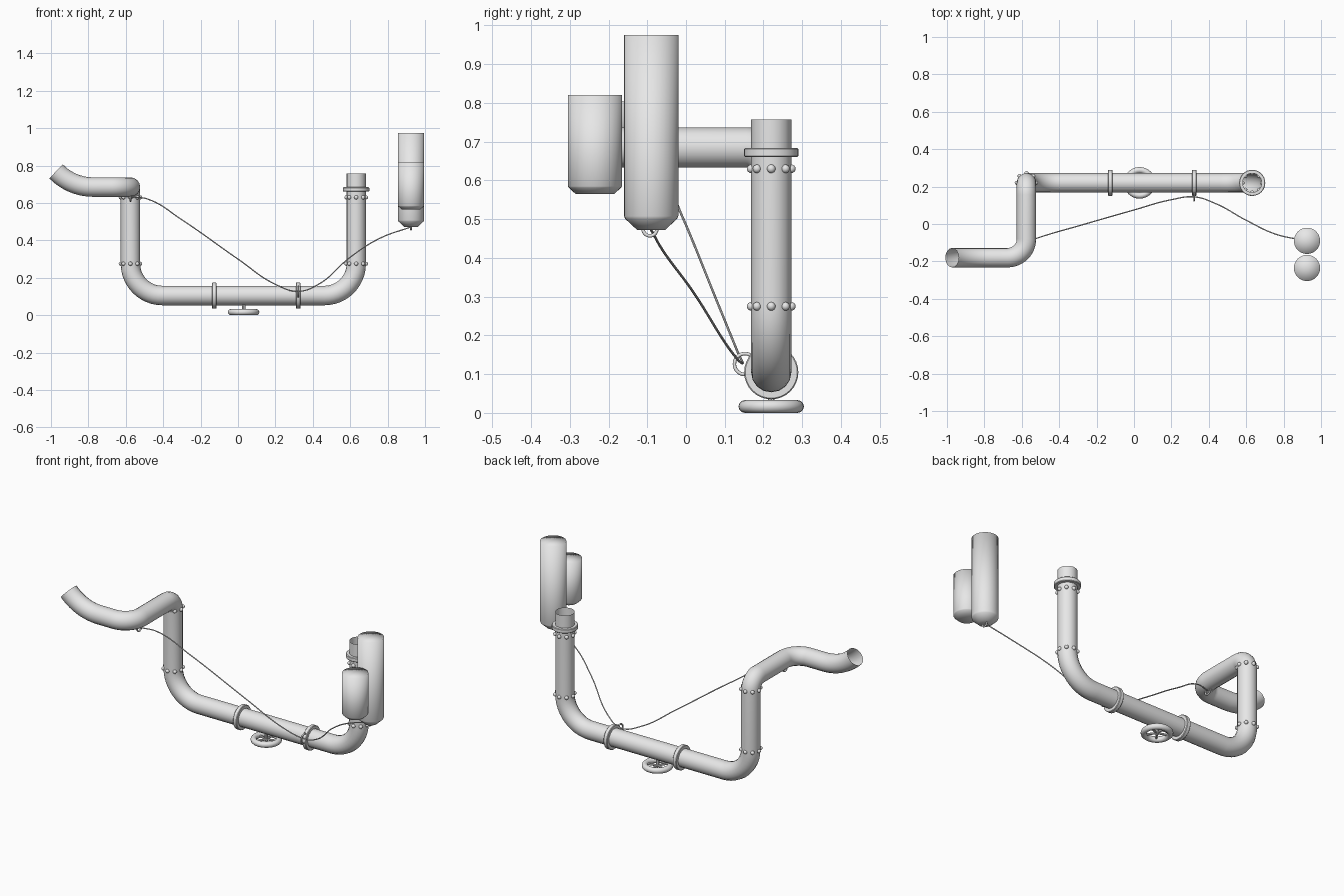
import bpy, bmesh, math
from mathutils import Vector, Matrix

cube = bpy.data.objects.get("Cube")
if cube:
    bpy.data.objects.remove(cube, do_unlink=True)

grey = bpy.data.materials.new("light_grey")
grey.use_nodes = True
grey.diffuse_color = (0.8, 0.8, 0.8, 1)
grey.node_tree.nodes["Principled BSDF"].inputs["Base Color"].default_value = (0.8, 0.8, 0.8, 1)

PIPE_R = 0.052
PIPE_Y = 0.22
LEFT_X, RIGHT_X = 0.632, -0.575   # the model's own left is +x


def finish(obj, angle=35):
    obj.data.materials.append(grey)
    bpy.ops.object.select_all(action='DESELECT')
    obj.select_set(True)
    bpy.context.view_layer.objects.active = obj
    if angle:
        bpy.ops.object.shade_smooth_by_angle(angle=math.radians(angle))
    else:
        bpy.ops.object.shade_smooth()
    return obj


def mesh_object(name, bm, angle=35):
    bmesh.ops.recalc_face_normals(bm, faces=bm.faces)
    mesh = bpy.data.meshes.new(name)
    bm.to_mesh(mesh)
    bm.free()
    obj = bpy.data.objects.new(name, mesh)
    bpy.context.collection.objects.link(obj)
    return finish(obj, angle)


def lathe(name, profile, centre, axis='Z', closed=False, angle=35, steps=32):
    """Spin (radius, height) points about an axis through centre."""
    bm = bmesh.new()
    verts = [bm.verts.new((r, 0, h)) for r, h in profile]
    edges = [bm.edges.new(pair) for pair in zip(verts, verts[1:])]
    if closed:
        edges.append(bm.edges.new((verts[-1], verts[0])))
    bmesh.ops.spin(bm, geom=verts + edges, cent=(0, 0, 0), axis=(0, 0, 1),
                   angle=math.tau, steps=steps, use_duplicate=False)
    bmesh.ops.remove_doubles(bm, verts=bm.verts, dist=0.00005)
    if axis == 'X':
        bm.transform(Matrix.Rotation(math.pi / 2, 4, 'Y'))
    bm.transform(Matrix.Translation(centre))
    return mesh_object(name, bm, angle)


def torus(name, centre, major, minor, axis='Z'):
    ring = [(major + minor * math.cos(a), minor * math.sin(a))
            for a in (math.tau * i / 12 for i in range(12))]
    return lathe(name, ring, centre, axis, closed=True, angle=0)


def tube(name, points, radius, kind='POLY', caps=False):
    """Sweep a round section along a path and turn it into a mesh."""
    curve = bpy.data.curves.new(name, 'CURVE')
    curve.dimensions = '3D'
    curve.bevel_depth = radius
    curve.bevel_resolution = 6 if radius > 0.02 else 2
    curve.use_fill_caps = caps
    curve.resolution_u = 10
    spline = curve.splines.new(kind)
    if kind == 'BEZIER':
        spline.bezier_points.add(len(points) - 1)
        for bp, p in zip(spline.bezier_points, points):
            bp.co = p
            bp.handle_left_type = bp.handle_right_type = 'AUTO'
    else:
        spline.points.add(len(points) - 1)
        for sp, p in zip(spline.points, points):
            sp.co = (*p, 1)
    obj = bpy.data.objects.new(name, curve)
    bpy.context.collection.objects.link(obj)
    bpy.ops.object.select_all(action='DESELECT')
    obj.select_set(True)
    bpy.context.view_layer.objects.active = obj
    bpy.ops.object.convert(target='MESH')
    return finish(bpy.context.view_layer.objects.active)


def bend(before, corner, after, radius, steps=12):
    """Points of a quarter-circle elbow between two perpendicular runs."""
    c = Vector(corner)
    a = (Vector(before) - c).normalized() * radius
    b = (Vector(after) - c).normalized() * radius
    return [c + a + b - b * math.cos(t) - a * math.sin(t)
            for t in (math.pi / 2 * i / steps for i in range(steps + 1))]


# Main pipe: a chain of straight runs and elbows, open at both ends
corners = [(LEFT_X, PIPE_Y, 0.757), (LEFT_X, PIPE_Y, 0.105), (RIGHT_X, PIPE_Y, 0.105),
           (RIGHT_X, PIPE_Y, 0.685), (RIGHT_X, -0.18, 0.685), (-0.775, -0.18, 0.685)]
radii = [0.17, 0.17, 0.065, 0.1]
path = [Vector(corners[0])]
for i, r in enumerate(radii):
    path += bend(corners[i], corners[i + 1], corners[i + 2], r)
# upturned mouth
for i in range(11):
    t = math.radians(46) * i / 10
    path.append(Vector(corners[-1]) + 0.275 * Vector((-math.sin(t), 0, 1 - math.cos(t))))
tube("main_pipe", path, PIPE_R)

# Collars around the pipe
collar = [(PIPE_R - 0.001, -0.012), (0.067, -0.012), (0.07, -0.009),
          (0.07, 0.009), (0.067, 0.012), (PIPE_R - 0.001, 0.012)]
lathe("outlet_collar", collar, (LEFT_X, PIPE_Y, 0.672), closed=True)
for name, x in (("right_collar", -0.127), ("left_collar", 0.322)):
    lathe(name, collar, (x, PIPE_Y, 0.105), 'X', closed=True)

# Rivet rings on both uprights
for side, x in (("left", LEFT_X), ("right", RIGHT_X)):
    for level, z in (("lower", 0.275), ("upper", 0.63)):
        bm = bmesh.new()
        for k in range(8):
            a = math.tau * k / 8
            pos = (x + PIPE_R * math.cos(a), PIPE_Y + PIPE_R * math.sin(a), z)
            bmesh.ops.create_uvsphere(bm, u_segments=12, v_segments=8, radius=0.011,
                                      matrix=Matrix.Translation(pos))
        mesh_object(f"{side}_{level}_rivets", bm, 0)

# Valve wheel under the pipe
wheel = Vector((0.03, PIPE_Y, 0.0165))
torus("valve_wheel", wheel, 0.068, 0.0165)
tube("valve_stem", [wheel - Vector((0, 0, 0.008)), wheel + Vector((0, 0, 0.05))], 0.009, caps=True)
for k in range(5):
    a = math.tau * k / 5 + math.pi / 2
    tube(f"wheel_spoke_{k + 1}",
         [wheel, wheel + 0.065 * Vector((math.cos(a), math.sin(a), 0))], 0.006, caps=True)

# Two hanging tanks with tapered bottoms
for name, y, low, high, taper, foot in (("tall_tank", -0.09, 0.472, 0.975, 0.036, 0.036),
                                        ("short_tank", -0.235, 0.565, 0.82, 0.02, 0.05)):
    lathe(name, [(0, low), (foot, low), (0.067, low + taper * 0.8), (0.07, low + taper),
                 (0.07, high), (0, high)], (0.925, y, 0), angle=0)

# Cable and the rings that hold it
cable = [(-0.575, -0.095, 0.632), (-0.48, -0.063, 0.62), (-0.3, -0.011, 0.51),
         (0, 0.075, 0.3), (0.2, 0.13, 0.165), (0.322, 0.145, 0.128), (0.43, 0.112, 0.165),
         (0.6, 0.02, 0.31), (0.76, -0.055, 0.412), (0.925, -0.09, 0.472)]
tube("cable", cable, 0.0032, 'BEZIER')
for name, centre, size in (("pipe_ring", (-0.575, -0.095, 0.63), 0.02),
                           ("collar_ring", (0.322, 0.152, 0.126), 0.027),
                           ("tank_ring", (0.925, -0.093, 0.475), 0.018)):
    torus(name, centre, size, 0.0045, 'X')
